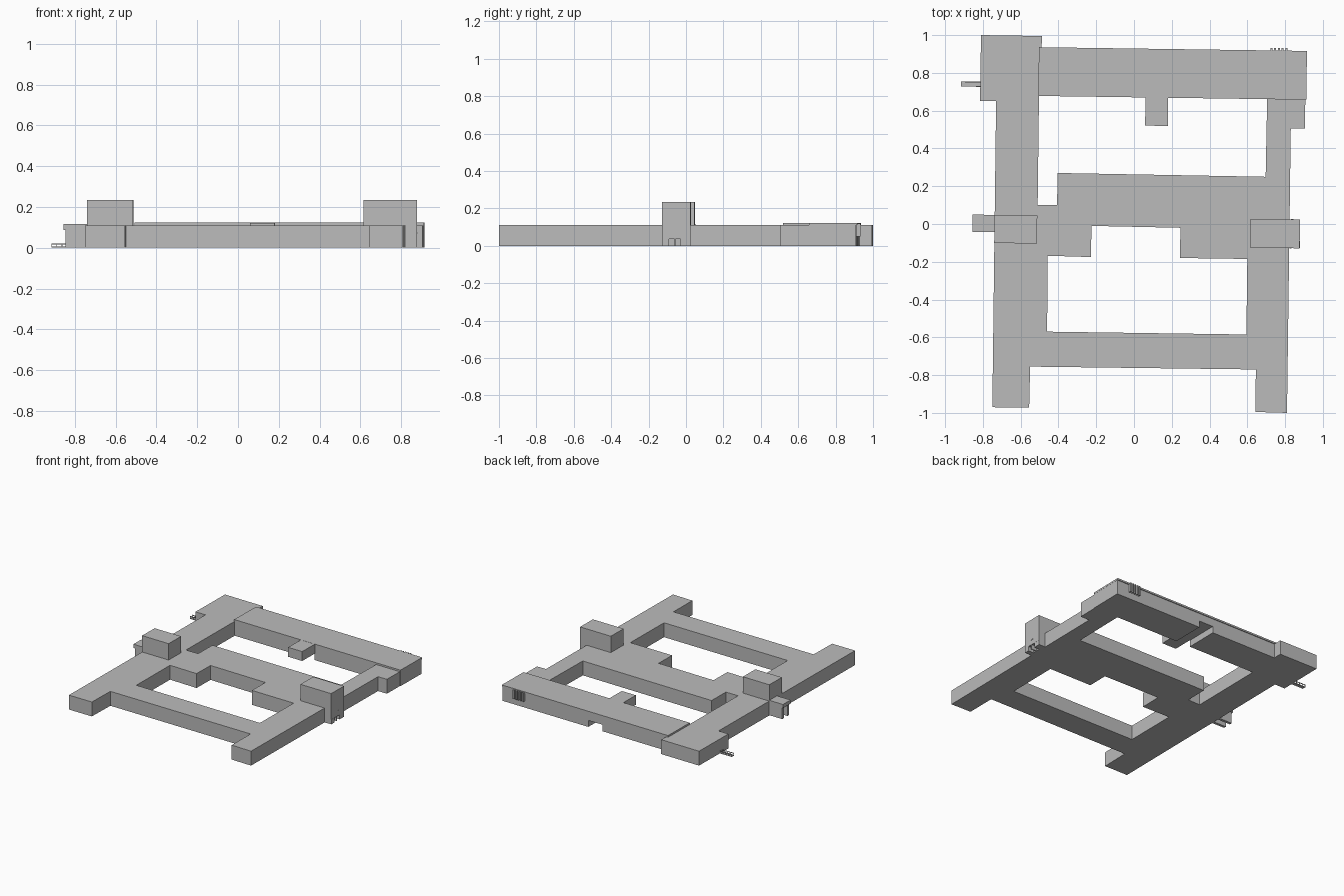
import bpy
import bmesh
from math import radians
from mathutils import Matrix, Vector

if "Cube" in bpy.data.objects:
    bpy.data.objects.remove(bpy.data.objects["Cube"], do_unlink=True)

grey = bpy.data.materials.new("plain grey")
grey.use_nodes = True
grey.diffuse_color = (0.5, 0.5, 0.5, 1)
grey.node_tree.nodes["Principled BSDF"].inputs["Base Color"].default_value = (0.5, 0.5, 0.5, 1)

SKEW = radians(-0.8)  # the whole complex sits slightly turned on its site


def prism(name, outlines, low, high, matrix=Matrix()):
    """Extrude a filled outline, any further outlines being holes."""
    curve = bpy.data.curves.new(name, "CURVE")
    curve.dimensions = "2D"
    curve.fill_mode = "BOTH"
    curve.extrude = (high - low) / 2
    for outline in outlines:
        spline = curve.splines.new("POLY")
        spline.points.add(len(outline) - 1)
        for point, (x, y) in zip(spline.points, outline):
            point.co = (x, y, 0, 1)
        spline.use_cyclic_u = True
    temp = bpy.data.objects.new(name + "_outline", curve)
    bpy.context.collection.objects.link(temp)
    graph = bpy.context.evaluated_depsgraph_get()
    mesh = bpy.data.meshes.new_from_object(temp.evaluated_get(graph))
    bpy.data.objects.remove(temp, do_unlink=True)
    bpy.data.curves.remove(curve)
    mesh.transform(matrix @ Matrix.Translation((0, 0, (low + high) / 2)))
    return finish(name, mesh)


def finish(name, mesh):
    bm = bmesh.new()
    bm.from_mesh(mesh)
    bmesh.ops.remove_doubles(bm, verts=bm.verts, dist=0.0001)
    bmesh.ops.recalc_face_normals(bm, faces=bm.faces)
    for face in bm.faces:
        face.smooth = False
        face.material_index = 0
    bm.to_mesh(mesh)
    bm.free()
    mesh.materials.clear()
    mesh.materials.append(grey)
    obj = bpy.data.objects.new(name, mesh)
    bpy.context.collection.objects.link(obj)
    return obj


def box(name, x, y, z):
    """Box from three (low, high) ranges, turned about its own centre."""
    ranges = (x, y, z)
    centre = Vector([(a + b) / 2 for a, b in ranges])
    size = Vector([b - a for a, b in ranges])
    bm = bmesh.new()
    bmesh.ops.create_cube(bm, size=1)
    bm.transform(Matrix.Translation(centre) @ Matrix.Rotation(SKEW, 4, "Z") @ Matrix.Diagonal(size).to_4x4())
    mesh = bpy.data.meshes.new(name)
    bm.to_mesh(mesh)
    bm.free()
    return finish(name, mesh)


# Main wings, open to the north, with the south courtyard cut out
plan = [(-.75, -.97), (-.555, -.972), (-.55, -.755), (.645, -.77), (.643, -.995), (.81, -1),
        (.83, .505), (.905, .505), (.907, .66), (.705, .662), (.697, .25), (-.405, .27),
        (-.407, .1), (-.51, .1), (-.503, .68), (-.498, .68), (-.487, .995), (-.81, 1),
        (-.815, .65), (-.73, .65)]
south_court = [(-.46, -.57), (.595, -.585), (.6, -.185), (.243, -.18), (.246, -.02),
               (-.225, -.01), (-.228, -.175), (-.457, -.168)]
prism("main_wings", [plan, south_court], 0, .11)

# North wing, its elevation notched by a low passage
elevation = [(-.71, 0), (-.145, 0), (-.145, .05), (-.025, .05), (-.025, 0), (.708, 0),
             (.708, .11), (-.71, .11)]
centre = Matrix.Translation((.205, .797, 0)) @ Matrix.Rotation(SKEW, 4, "Z")
prism("north_wing", [elevation], -.123, .128, centre @ Matrix.Rotation(radians(90), 4, "X"))
prism("north_roof", [[(-.71, -.129), (.709, -.129), (.709, .129), (-.71, .129)]], .11, .123, centre)

# Block bridging the passage on the courtyard side
box("passage_canopy", (.06, .18), (.52, .68), (.05, .122))

# East tower, overhanging a pair of doorways
box("east_tower", (.616, .878), (-.127, .025), (.035, .235))
box("east_tower_core", (.616, .835), (-.127, .025), (0, .036))
for i, (low, high) in enumerate([(-.127, -.09), (-.062, -.056), (-.028, .025)]):
    box(f"east_door_pier_{i}", (.83, .878), (low, high), (0, .036))
for i in range(3):
    box(f"east_window_{i}", (.875, .88), (-.072 + i * .012, -.067 + i * .012), (.07, .076))

# West tower with its canopied porch
box("west_tower", (-.739, -.513), (-.102, .047), (0, .235))
box("porch_canopy", (-.855, -.738), (-.042, .049), (.088, .116))
for side, low in (("south", -.038), ("north", .025)):
    box(f"porch_wall_{side}", (-.845, -.738), (low, low + .02), (0, .09))

# Entrance step with handrails at the northwest block
box("entrance_step", (-.915, -.81), (.727, .753), (0, .005))
for side, y in (("south", .727), ("north", .75)):
    box(f"handrail_{side}", (-.916, -.81), (y, y + .004), (.017, .021))
    for i in range(4):
        x = -.916 + i * .025
        box(f"handrail_post_{side}_{i}", (x, x + .004), (y, y + .004), (0, .018))

# Row of fins on the back wall
for i in range(5):
    x = .722 + i * .02
    box(f"wall_fin_{i}", (x, x + .01), (.9, .932), (.05, .12))
